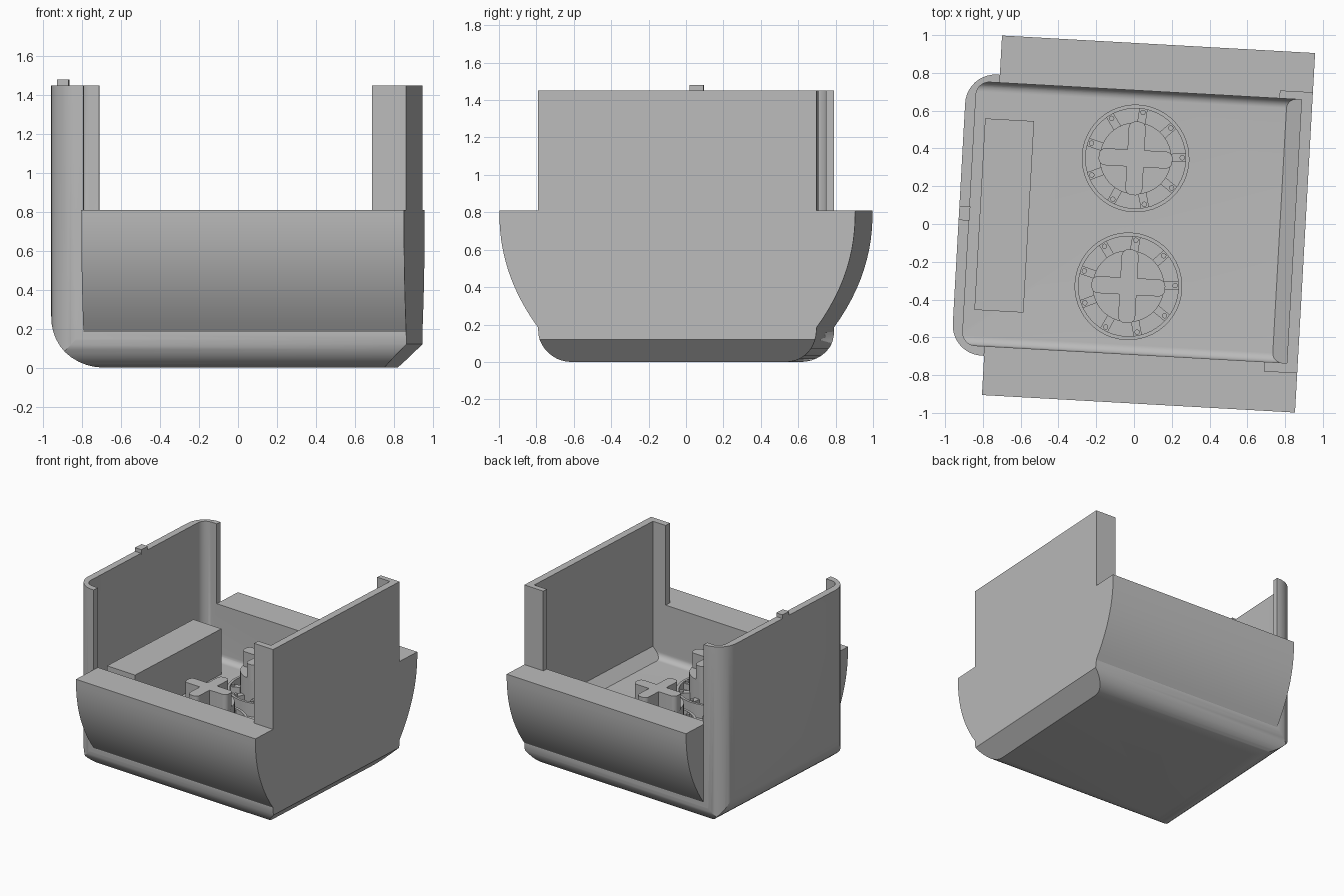
import bpy, bmesh, math
from mathutils import Matrix, Vector

if "Cube" in bpy.data.objects:
    bpy.data.objects.remove(bpy.data.objects["Cube"], do_unlink=True)

grey = bpy.data.materials.new("plain_grey")
grey.use_nodes = True
COLOUR = (0.5, 0.5, 0.5, 1)
grey.diffuse_color = COLOUR
grey.node_tree.nodes["Principled BSDF"].inputs["Base Color"].default_value = COLOUR

FLOOR = 0.37
TOP = 1.45
LIP = 0.81
parts = []


def prism(name, profile, axis, lo, hi):
    """Extrude a closed 2D profile along x, y or z."""
    place = {"x": lambda a, b, c: (c, a, b),
             "y": lambda a, b, c: (a, c, b),
             "z": lambda a, b, c: (a, b, c)}[axis]
    bm = bmesh.new()
    face = bm.faces.new([bm.verts.new(place(a, b, lo)) for a, b in profile])
    moved = bmesh.ops.extrude_face_region(bm, geom=[face])["geom"]
    shift = Vector(place(0, 0, hi - lo))
    bmesh.ops.translate(bm, vec=shift, verts=[v for v in moved if isinstance(v, bmesh.types.BMVert)])
    bmesh.ops.recalc_face_normals(bm, faces=bm.faces)
    mesh = bpy.data.meshes.new(name)
    bm.to_mesh(mesh)
    bm.free()
    obj = bpy.data.objects.new(name, mesh)
    bpy.context.collection.objects.link(obj)
    mesh.materials.append(grey)
    return obj


def combine(target, other, operation):
    """Apply a boolean and discard the helper."""
    mod = target.modifiers.new("cut", "BOOLEAN")
    mod.object, mod.operation, mod.solver = other, operation, "EXACT"
    bpy.context.view_layer.objects.active = target
    bpy.ops.object.modifier_apply(modifier=mod.name)
    bpy.data.objects.remove(other, do_unlink=True)


def rounded_rect(x0, x1, y0, y1, radii, steps=10):
    """Corners run: low-low, high-low, high-high, low-high; steps of 1 cut a chamfer."""
    points = []
    corners = [(x0, y0, 1, 1), (x1, y0, -1, 1), (x1, y1, -1, -1), (x0, y1, 1, -1)]
    for i, ((x, y, sx, sy), r) in enumerate(zip(corners, radii)):
        if r == 0:
            points.append((x, y))
            continue
        n = 1 if r < 0 else steps
        r = abs(r)
        for k in range(n + 1):
            a = math.pi + (i + k / n) * math.pi / 2
            points.append((x + sx * r + r * math.cos(a), y + sy * r + r * math.sin(a)))
    return points


def tray(name, x, y, z, corner, side, left, right):
    """Solid that is rounded in plan and along its bottom edges."""
    solid = prism(name, rounded_rect(*x, *y, (corner, 0, 0, corner)), "z", *z)
    combine(solid, prism("ends", rounded_rect(*y, *z, (side, side, 0, 0)), "x", -2, 2), "INTERSECT")
    combine(solid, prism("sides", rounded_rect(*x, *z, (left, right, 0, 0)), "y", -2, 2), "INTERSECT")
    return solid


def circle(r, n=48, cx=0, cy=0):
    return [(cx + r * math.cos(math.tau * k / n), cy + r * math.sin(math.tau * k / n)) for k in range(n)]


def box(name, x, y, z):
    return prism(name, rounded_rect(*x, *y, (0, 0, 0, 0)), "z", *z)


# Casing: rounded tray, flared front and back, hollow inside, open windows
casing = tray("casing", (-0.93, 0.905), (-0.745, 0.745), (0, TOP), 0.16, 0.17, 0.27, -0.12)
flare = [(0.953 - 0.21 * (k / 12) ** 2.2, LIP - 0.63 * k / 12) for k in range(13)]
flare += [(-a, b) for a, b in reversed(flare)]
combine(casing, prism("flare", flare, "x", -0.755, 0.905), "UNION")
hollow = tray("hollow", (-0.875, 0.847), (-0.694, 0.703), (FLOOR, 2), 0.07, 0.05, 0, -0.077)
combine(casing, hollow, "DIFFERENCE")
combine(casing, box("window", (-0.755, 0.73), (-2, 2), (LIP, 2)), "DIFFERENCE")
parts.append(casing)

# Top tab and inner block
parts.append(box("top_tab", (-0.93, -0.872), (-0.035, 0.04), (TOP - 0.01, 1.48)))
parts.append(box("inner_block", (-0.82, -0.56), (-0.505, 0.51), (FLOOR - 0.01, 0.735)))


def rotary_knob(label, cx, cy):
    pieces = [prism(label + "_base", circle(0.285), "z", FLOOR - 0.01, 0.42)]
    rim = prism(label + "_rim", circle(0.285), "z", 0.41, 0.48)
    combine(rim, prism("bore", circle(0.265), "z", 0, 1), "DIFFERENCE")
    pieces.append(rim)
    pieces.append(prism(label + "_hub", circle(0.19), "z", 0.41, 0.62))
    # Spokes with bolts
    for k in range(9):
        turn = Matrix.Rotation(math.tau * (k + 0.1) / 9, 4, "Z")
        spoke = box(label + "_spoke", (0.18, 0.27), (-0.022, 0.022), (0.41, 0.47))
        bolt = prism(label + "_bolt", circle(0.014, 12, 0.247), "z", 0.46, 0.485)
        for piece in (spoke, bolt):
            piece.data.transform(turn)
            pieces.append(piece)
    # Cross-shaped grip
    round_end = (0.035,) * 4
    grip = prism(label + "_grip", rounded_rect(-0.195, 0.195, -0.045, 0.045, round_end, 6), "z", 0.61, 0.74)
    arm = prism("arm", rounded_rect(-0.045, 0.045, -0.195, 0.195, round_end, 6), "z", 0.61, 0.74)
    combine(grip, arm, "UNION")
    pieces.append(grip)
    for piece in pieces:
        piece.data.transform(Matrix.Translation((cx, cy, 0)))
    parts.extend(pieces)


rotary_knob("front_knob", -0.013, -0.335)
rotary_knob("back_knob", -0.013, 0.343)

# Turn the whole model slightly and shade curved surfaces
turn = Matrix.Translation((0.002, 0.004, 0)) @ Matrix.Rotation(math.radians(-3.2), 4, "Z")
bpy.ops.object.select_all(action="DESELECT")
for part in parts:
    part.data.transform(turn)
    part.select_set(True)
bpy.context.view_layer.objects.active = casing
bpy.ops.object.shade_smooth_by_angle(angle=math.radians(30))
